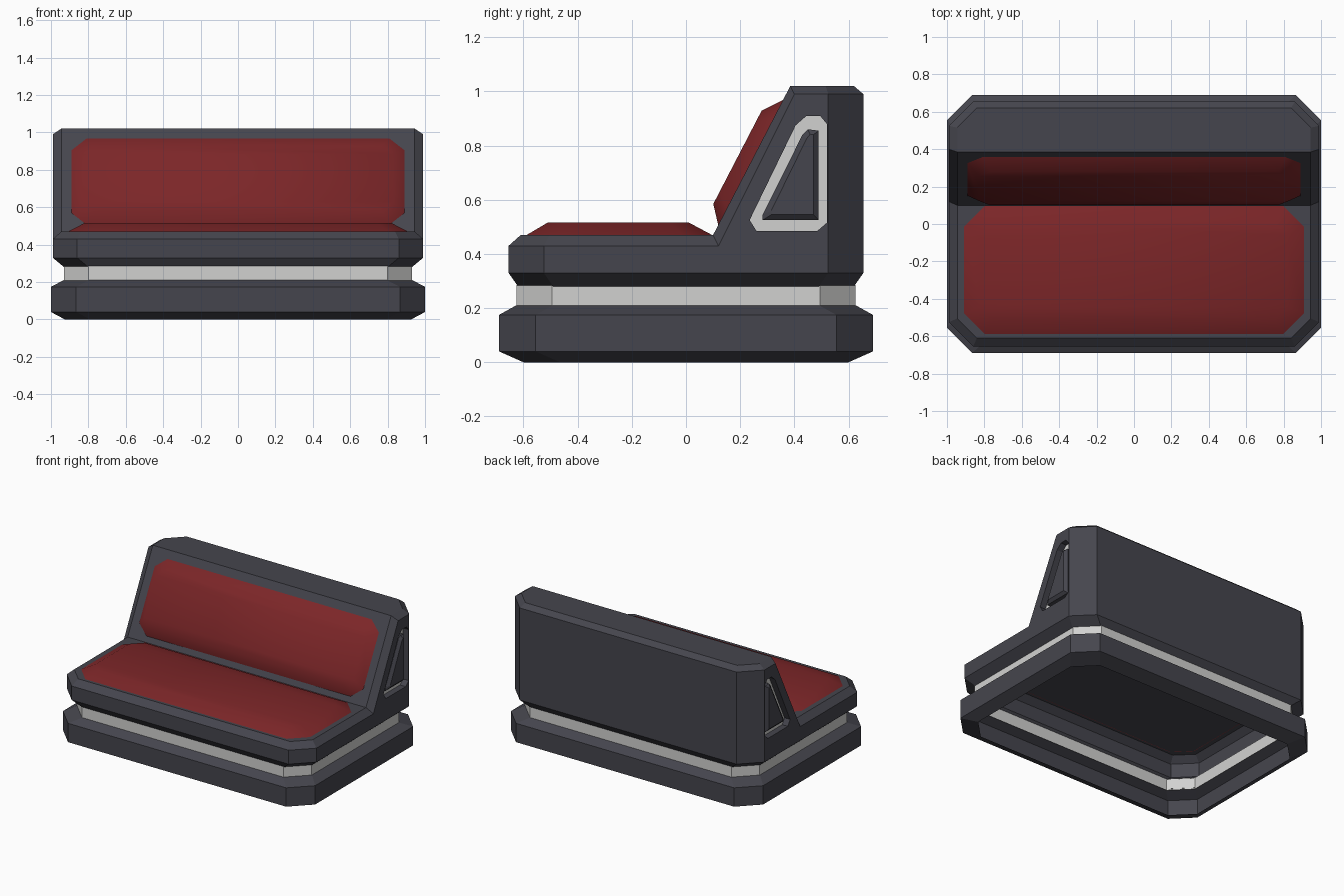
import bpy, bmesh
from mathutils import Vector

if "Cube" in bpy.data.objects:
    bpy.data.objects.remove(bpy.data.objects["Cube"])


def material(name, rgb):
    m = bpy.data.materials.new(name)
    m.diffuse_color = (*rgb, 1)
    m.use_nodes = True
    m.node_tree.nodes["Principled BSDF"].inputs["Base Color"].default_value = m.diffuse_color
    return m


DARK = material("charcoal", (0.06, 0.06, 0.075))
WHITE = material("pale grey", (0.64, 0.64, 0.63))
RED = material("dark red", (0.20, 0.019, 0.021))


def finish(name, bm, mats, smooth=False):
    me = bpy.data.meshes.new(name)
    bm.to_mesh(me)
    bm.free()
    for m in mats:
        me.materials.append(m)
    for p in me.polygons:
        p.use_smooth = smooth
    ob = bpy.data.objects.new(name, me)
    bpy.context.collection.objects.link(ob)
    return ob


def mirrored(half):
    """Right half of a loop, front to back -> full anticlockwise loop."""
    return half + [(-x, y, z) for x, y, z in reversed(half)]


def octagon(x, y0, y1, cx, cy, z):
    return mirrored([(x - cx, y0, z), (x, y0 + cy, z), (x, y1 - cy, z), (x - cx, y1, z)])


def loft(bm, loops, skip=()):
    """Join loops bottom to top; skip holds (level, segment) pairs left open."""
    rings = [[bm.verts.new(p) for p in lp] for lp in loops]
    n = len(rings[0])
    for k, (a, b) in enumerate(zip(rings, rings[1:])):
        for i in range(n):
            j = (i + 1) % n
            if (k, i) not in skip:
                bm.faces.new((a[i], a[j], b[j], b[i]))
    return rings


# Plinth: open shell with bevelled rims
bm = bmesh.new()
loft(bm, [octagon(x, -y, y, 0.135, 0.135, z) for x, y, z in
          [(0.925, 0.60, 0), (1.0, 0.69, 0.04), (1.0, 0.69, 0.175), (0.932, 0.627, 0.21)]])
finish("plinth", bm, [DARK])

# Pale band between plinth and body
bm = bmesh.new()
loft(bm, [octagon(0.93, -0.625, 0.625, 0.13, 0.13, z) for z in (0.20, 0.285)])
finish("pale_band", bm, [WHITE])

# Bench body with sloping backrest, lofted upward
wall = [(0.86, -0.655), (0.99, -0.525), (0.99, 0.12), (0.99, 0.40), (0.99, 0.525), (0.86, 0.655)]
low = [(0.80, -0.62), (0.93, -0.49), (0.93, 0.12), (0.93, 0.40), (0.93, 0.49), (0.80, 0.62)]
rim = [(0.84, -0.61), (0.945, -0.505), (0.945, 0.10), (0.945, 0.385), (0.945, 0.515), (0.84, 0.62)]
loops = [[(x, y, 0.28) for x, y in low],
         [(x, y, 0.33) for x, y in wall],
         [(x, y, 0.43 if y < 0.2 else 0.99) for x, y in wall],
         [(x, y, 0.47 if y < 0.2 else 1.02) for x, y in rim]]
bm = bmesh.new()
rings = loft(bm, [mirrored(lp) for lp in loops],
             skip={(1, i) for i in (1, 2, 3, 7, 8, 9)})
top = rings[3]
for i in range(5):
    bm.faces.new((top[i], top[i + 1], top[10 - i], top[11 - i]))

# Side recesses: hole in the side wall, groove walls and pale floor
groove = [(0.235, 0.525), (0.26, 0.485), (0.485, 0.485), (0.52, 0.515),
          (0.52, 0.88), (0.495, 0.91), (0.445, 0.91), (0.405, 0.875)]
DEEP = 0.945
for s in (1, -1):
    idx = [1, 2, 3, 4] if s > 0 else [10, 9, 8, 7]
    outline = [rings[1][i] for i in idx] + [rings[2][i] for i in reversed(idx)]
    hole = [bm.verts.new((s * 0.99, y, z)) for y, z in groove]
    floor = [bm.verts.new((s * DEEP, y, z)) for y, z in groove]
    edges = []
    for lp in (outline, hole):
        for a, b in zip(lp, lp[1:] + lp[:1]):
            edges.append(bm.edges.get((a, b)) or bm.edges.new((a, b)))
    bmesh.ops.triangle_fill(bm, use_beauty=True, edges=edges, normal=(s, 0, 0))
    for i in range(8):
        j = (i + 1) % 8
        bm.faces.new((hole[i], hole[j], floor[j], floor[i]))
    bm.faces.new(floor).material_index = 1
bmesh.ops.recalc_face_normals(bm, faces=bm.faces)
finish("bench_body", bm, [DARK, WHITE])

# Raised triangular plugs inside the side recesses
foot = [(0.283, 0.525), (0.49, 0.525), (0.49, 0.855), (0.45, 0.86), (0.43, 0.84), (0.283, 0.545)]
crown = [(0.315, 0.545), (0.47, 0.545), (0.47, 0.84), (0.458, 0.842), (0.445, 0.825), (0.315, 0.56)]
for s, side in ((1, "right"), (-1, "left")):
    bm = bmesh.new()
    r = loft(bm, [[(s * DEEP, y, z) for y, z in foot],
                  [(s * 0.97, y, z) for y, z in foot],
                  [(s * 0.988, y, z) for y, z in crown]])
    bm.faces.new(r[2])
    if s < 0:
        bmesh.ops.reverse_faces(bm, faces=bm.faces)
    finish("side_plug_" + side, bm, [DARK])


def cushion(name, lower, upper, place):
    bm = bmesh.new()
    r = loft(bm, [[place(p) for p in lower], [place(p) for p in upper]])
    t = r[1]
    for i in range(3):
        bm.faces.new((t[i], t[i + 1], t[6 - i], t[7 - i]))
    finish(name, bm, [RED], smooth=True)


# Cushions: flat seat, and back laid along the slope
cushion("seat_cushion",
        octagon(0.91, -0.59, 0.098, 0.11, 0.11, 0.469),
        octagon(0.82, -0.51, 0.01, 0.07, 0.07, 0.516), Vector)
along = Vector((0, 0.285, 0.55)).normalized()
out = Vector((0, -along.z, along.y))
origin = Vector((0, 0.10, 0.47))
cushion("back_cushion",
        octagon(0.89, 0.04, 0.562, 0.08, 0.07, -0.001),
        octagon(0.83, 0.102, 0.49, 0.06, 0.05, 0.052),
        lambda p: origin + Vector((p[0], 0, 0)) + along * p[1] + out * p[2])
